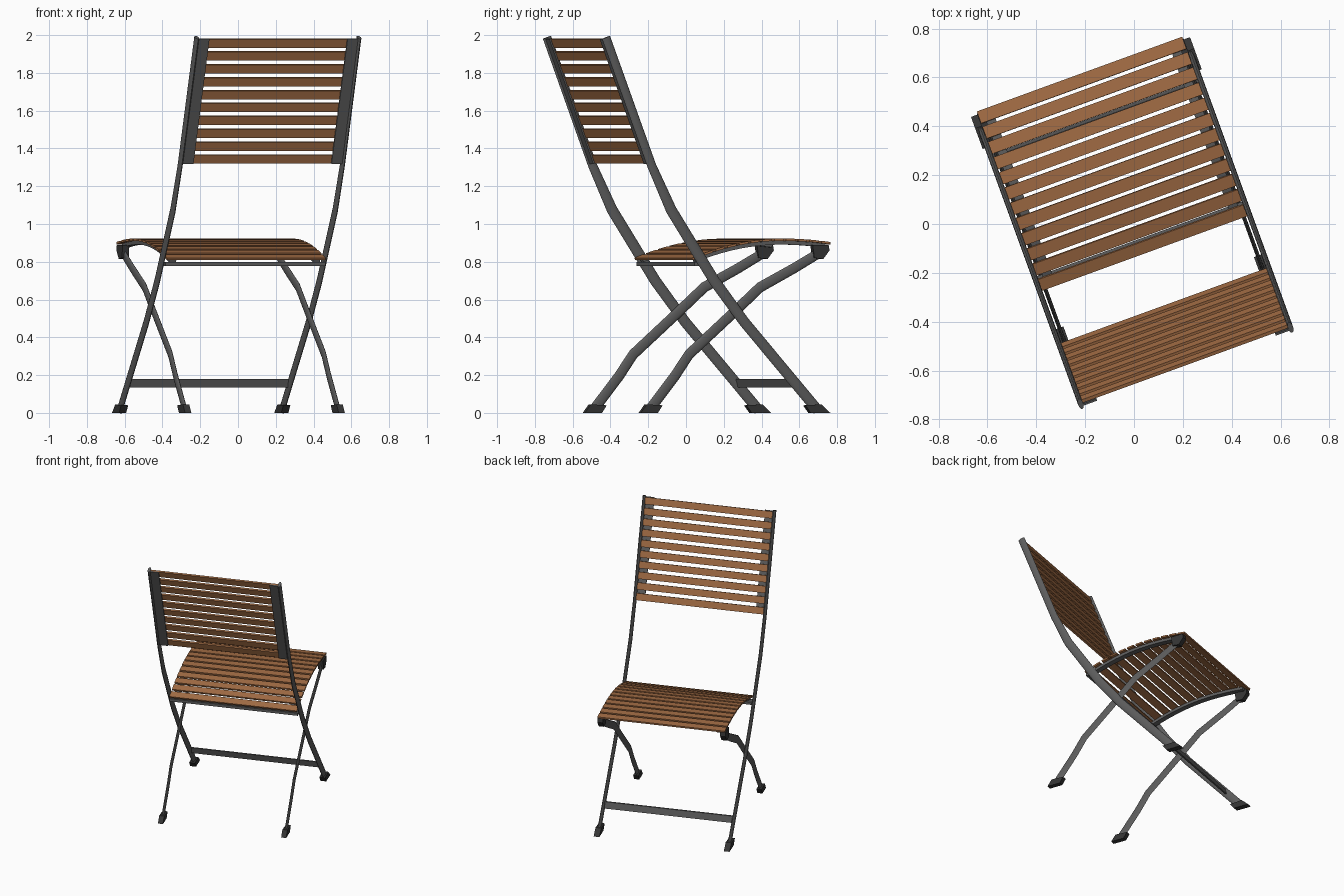
import bpy, bmesh, math
from mathutils import Vector

cube = bpy.data.objects.get("Cube")
if cube:
    bpy.data.objects.remove(cube, do_unlink=True)

TURN = math.radians(20)   # the chair stands turned about z


def material(name, rgb, rough):
    m = bpy.data.materials.new(name)
    m.use_nodes = True
    m.diffuse_color = (*rgb, 1)
    b = m.node_tree.nodes["Principled BSDF"]
    b.inputs["Base Color"].default_value = (*rgb, 1)
    b.inputs["Roughness"].default_value = rough
    return m


WOOD = material("warm wood", (0.36, 0.15, 0.058), 0.6)
METAL = material("grey metal", (0.11, 0.11, 0.11), 0.5)
RUBBER = material("dark rubber", (0.035, 0.035, 0.035), 0.8)


def finish(name, bm, mat, mirror=False, smooth=False):
    bmesh.ops.recalc_face_normals(bm, faces=bm.faces)
    me = bpy.data.meshes.new(name)
    bm.to_mesh(me)
    bm.free()
    me.materials.append(mat)
    ob = bpy.data.objects.new(name, me)
    bpy.context.collection.objects.link(ob)
    ob.rotation_euler.z = TURN
    if mirror:
        ob.modifiers.new("mirror", 'MIRROR')
    if smooth:
        bpy.ops.object.select_all(action='DESELECT')
        ob.select_set(True)
        bpy.context.view_layer.objects.active = ob
        bpy.ops.object.shade_smooth_by_angle(angle=math.radians(40))
    return ob


def loft(name, path, section, x, mat):
    """Sweep a section along a side path of (y, z, width); mirrored to both sides."""
    bm = bmesh.new()
    pts = [Vector((0, y, z)) for y, z, w in path]
    rings = []
    for i, p in enumerate(pts):
        d = (pts[min(i + 1, len(pts) - 1)] - pts[max(i - 1, 0)]).normalized()
        n = Vector((0, d.z, -d.y))
        rings.append([bm.verts.new(p + Vector((x + sx, 0, 0)) + n * sn * path[i][2])
                      for sx, sn in section])
    k = len(section)
    for a, b in zip(rings, rings[1:]):
        for j in range(k):
            bm.faces.new((a[j], a[(j + 1) % k], b[(j + 1) % k], b[j]))
    bm.faces.new(rings[0])
    bm.faces.new(rings[-1])
    return finish(name, bm, mat, True, True)


def oval(thick, sides=12):
    ring = [2 * math.pi * i / sides for i in range(sides)]
    return [(math.cos(a) * thick / 2, math.sin(a) / 2) for a in ring]


def flat(wide):
    return [(-wide / 2, -.5), (wide / 2, -.5), (wide / 2, .5), (-wide / 2, .5)]


def prism(name, profile, x0, x1, mat, mirror=False):
    """Extrude a side profile of (y, z) from x0 to x1."""
    bm = bmesh.new()
    f = bm.faces.new([bm.verts.new((x0, y, z)) for y, z in profile])
    ext = bmesh.ops.extrude_face_region(bm, geom=[f])["geom"]
    bmesh.ops.translate(bm, vec=(x1 - x0, 0, 0),
                        verts=[v for v in ext if isinstance(v, bmesh.types.BMVert)])
    return finish(name, bm, mat, mirror)


def slat(name, y, z, angle, width, thick=.014, half=.447):
    d = Vector((math.cos(angle), math.sin(angle)))
    n = Vector((-d.y, d.x))
    c = Vector((y, z))
    corners = [c + d * a * width / 2 + n * b * thick / 2
               for a, b in ((-1, -1), (1, -1), (1, 1), (-1, 1))]
    return prism(name, corners, -half, half, WOOD)


# Long rails: from the backrest top down to the front feet
loft("back_rail", [(-.617, 1.988, .048), (-.36, 1.31, .05), (-.25, 1.075, .06),
                   (-.007, .70, .06), (.163, .48, .058), (.575, .015, .058)],
     oval(.022), .457, METAL)

# Bent legs: from the seat front down to the rear feet
loft("bent_leg", [(.60, .85, .052), (.45, .765, .054), (.26, .665, .056), (.11, .53, .056),
                  (-.14, .31, .056), (-.22, .195, .056), (-.36, .02, .056)],
     oval(.016), .432, METAL)

# Feet and the brackets under the seat front
prism("rail_foot", [(.53, 0), (.64, 0), (.59, .045), (.50, .04)], .437, .477, RUBBER, True)
prism("leg_foot", [(-.418, 0), (-.322, 0), (-.295, .04), (-.385, .045)], .415, .45, RUBBER, True)
prism("seat_bracket", [(.56, .82), (.61, .815), (.645, .86), (.64, .89), (.55, .89)],
      .412, .45, RUBBER, True)

# Cross bars
prism("foot_bar", [(.455, .135), (.467, .135), (.455, .18), (.443, .18)], -.455, .455, METAL)
prism("seat_rear_bar", [(-.115, .778), (-.065, .778), (-.065, .798), (-.115, .798)],
      -.45, .45, METAL)

# Backrest: strips behind ten slats
LEAN = math.atan2(1, -.376)


def back_y(z):
    return -.614 + (1.985 - z) * .376


loft("back_strip", [(back_y(z) - .012, z, .008) for z in (1.98, 1.32)],
     flat(.062), .42, METAL)
for i in range(10):
    z = 1.958 - .0682 * i
    slat(f"back_slat_{i + 1}", back_y(z) + .003, z, LEAN, .048)

# Seat: curved supports under twelve slats
def seat_z(y):
    if y < .38:
        return .917 - .40 * (.38 - y) ** 2
    return .917 - .25 * (y - .38) ** 2


SEAT = [-.102 + .0662 * i for i in range(12)]
loft("seat_support", [(y, seat_z(y) - .016, .02) for y in SEAT], flat(.04), .405, METAL)
for i, y in enumerate(SEAT):
    slope = math.atan2(seat_z(y + .01) - seat_z(y - .01), .02)
    slat(f"seat_slat_{i + 1}", y, seat_z(y), slope, .052, .012)
